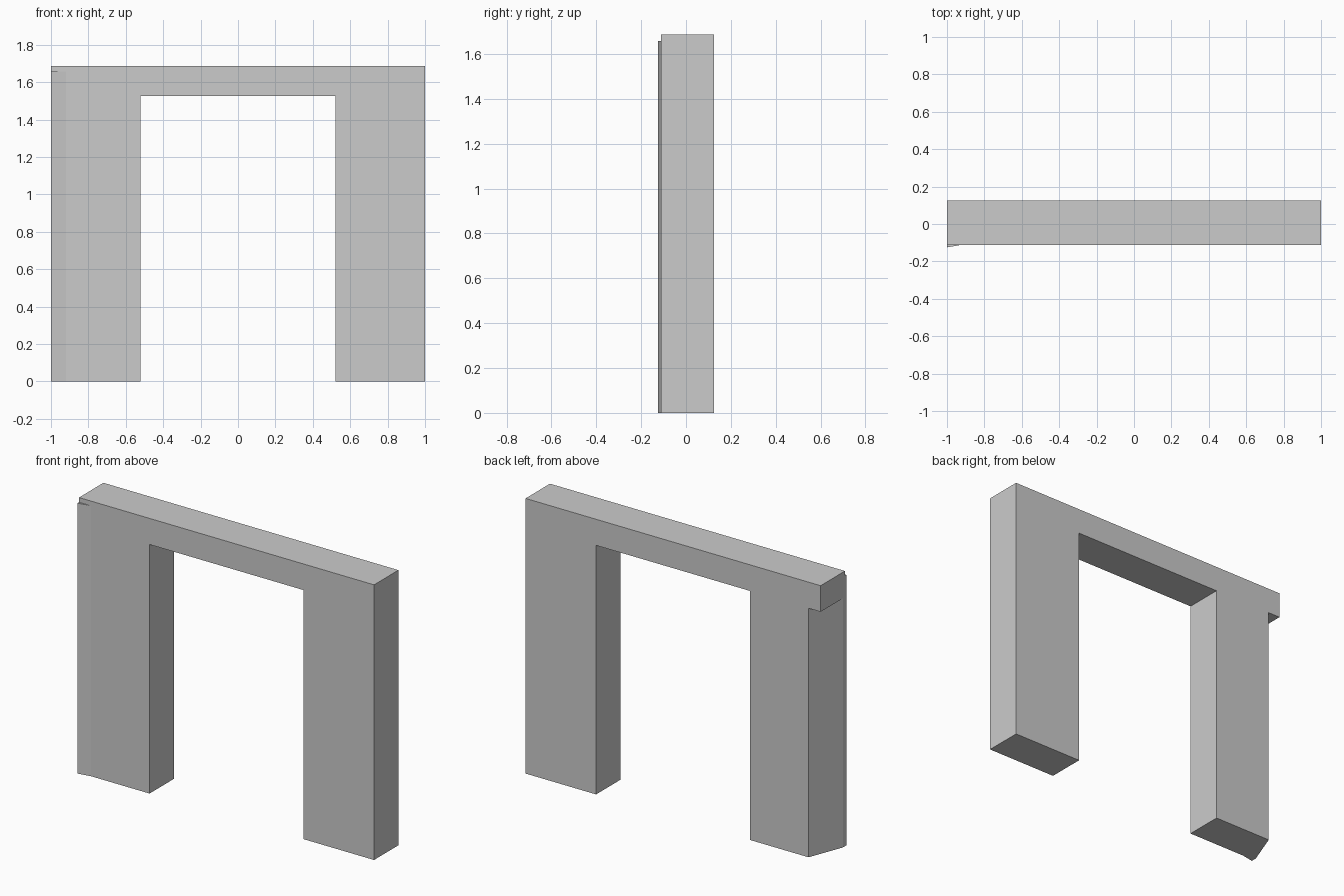
import bpy, bmesh
from mathutils import Vector

if "Cube" in bpy.data.objects:
    bpy.data.objects.remove(bpy.data.objects["Cube"])

FRONT, BACK = -0.111, 0.125
TOP, HEAD, INNER = 1.686, 1.526, 0.522


def prism(name, points, offset):
    """Extrude a closed planar profile by an offset vector."""
    bm = bmesh.new()
    face = bm.faces.new([bm.verts.new(p) for p in points])
    ext = bmesh.ops.extrude_face_region(bm, geom=[face])
    moved = [g for g in ext["geom"] if isinstance(g, bmesh.types.BMVert)]
    bmesh.ops.translate(bm, verts=moved, vec=Vector(offset))
    bmesh.ops.recalc_face_normals(bm, faces=bm.faces)
    mesh = bpy.data.meshes.new(name)
    bm.to_mesh(mesh)
    bm.free()
    obj = bpy.data.objects.new(name, mesh)
    bpy.context.collection.objects.link(obj)
    return obj


# Lintel and right leg share one inverted-L front profile
outline = [(-1, TOP), (1, TOP), (1, 0), (INNER, 0), (INNER, HEAD), (-1, HEAD)]
prism("lintel_and_right_leg", [(x, FRONT, z) for x, z in outline],
      (0, BACK - FRONT, 0))

# Left leg, with its outer end slanting inwards to the back
plan = [(-INNER, FRONT), (-INNER, BACK), (-0.918, BACK), (-1, -0.09), (-1, FRONT)]
prism("left_leg", [(x, y, 0) for x, y in plan], (0, 0, HEAD))

# Thin wedge on the outer front edge of the left leg, overlapping the lintel
wedge = [(-0.92, FRONT), (-1, FRONT), (-1, -0.125)]
prism("edge_wedge", [(x, y, 0) for x, y in wedge], (0, 0, 1.657))
